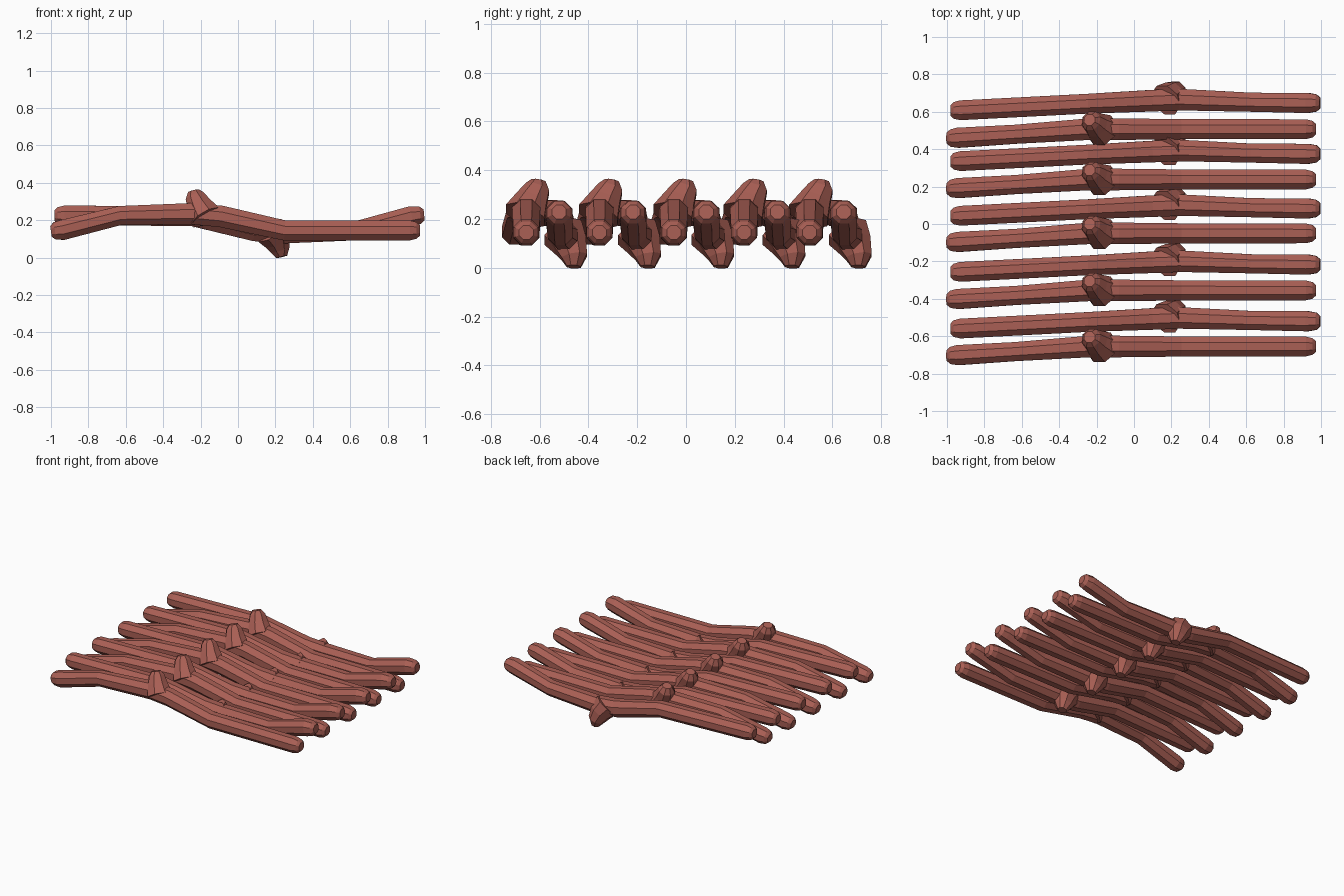
import bpy, bmesh, math
from mathutils import Vector

SIDES = 8
bark = bpy.data.materials.new("red_bark")
bark.diffuse_color = (0.40, 0.115, 0.09, 1)


def tube(bm, path):
    """Faceted tube through (x, y, z, radius) points, capped at both ends."""
    pts = [Vector(p[:3]) for p in path]
    rings = []
    for i, p in enumerate(pts):
        t = (pts[min(i + 1, len(pts) - 1)] - pts[max(i - 1, 0)]).normalized()
        u = t.cross(Vector((0, 1, 0))).normalized()
        v = t.cross(u)
        ring = []
        for k in range(SIDES):
            a = 2 * math.pi * (k + 0.5) / SIDES
            ring.append(bm.verts.new(p + path[i][3] * 1.04 * (u * math.cos(a) + v * math.sin(a))))
        rings.append(ring)
    for a, b in zip(rings, rings[1:]):
        for k in range(SIDES):
            n = (k + 1) % SIDES
            bm.faces.new((a[k], a[n], b[n], b[k]))
    bm.faces.new(rings[0])
    bm.faces.new(rings[-1])


def branch(name, y, trunk, stub):
    bm = bmesh.new()
    tube(bm, trunk)
    tube(bm, stub)
    bmesh.ops.recalc_face_normals(bm, faces=bm.faces)
    mesh = bpy.data.meshes.new(name)
    bm.to_mesh(mesh)
    bm.free()
    mesh.materials.append(bark)
    ob = bpy.data.objects.new(name, mesh)
    ob.location.y = y
    bpy.context.collection.objects.link(ob)


# Branch with its broken stub pointing up (y relative to right end)
up_trunk = [
    (-1.0, -0.048, 0.14, 0.030), (-0.98, -0.048, 0.143, 0.048), (-0.94, -0.046, 0.147, 0.056),
    (-0.63, -0.027, 0.225, 0.053), (-0.24, 0.0, 0.234, 0.060), (-0.09, 0.0, 0.220, 0.060),
    (0.25, 0.0, 0.145, 0.056), (0.92, 0.0, 0.145, 0.055), (0.955, 0.0, 0.145, 0.046), (0.972, 0.0, 0.145, 0.030)]
up_stub = [
    (-0.17, -0.005, 0.215, 0.088), (-0.205, 0.022, 0.275, 0.068),
    (-0.23, 0.045, 0.325, 0.053), (-0.238, 0.05, 0.356, 0.031)]

# Flipped branch with its stub pointing down and back
down_trunk = [
    (-0.98, -0.040, 0.225, 0.030), (-0.965, -0.040, 0.225, 0.046), (-0.93, -0.039, 0.225, 0.055),
    (-0.25, -0.004, 0.222, 0.055), (0.09, 0.012, 0.145, 0.060), (0.24, 0.018, 0.133, 0.060),
    (0.63, 0.004, 0.143, 0.053), (0.93, 0.0, 0.222, 0.056), (0.975, 0.0, 0.227, 0.048), (0.995, 0.0, 0.229, 0.030)]
down_stub = [
    (0.17, 0.015, 0.145, 0.088), (0.205, 0.045, 0.095, 0.072),
    (0.225, 0.062, 0.045, 0.055), (0.235, 0.060, 0.004, 0.030)]

for i, y in enumerate((-0.655, -0.355, -0.05, 0.238, 0.507)):
    branch(f"upward_branch_{i + 1}", y, up_trunk, up_stub)
for i, y in enumerate((-0.52, -0.217, 0.083, 0.375, 0.647)):
    branch(f"downward_branch_{i + 1}", y, down_trunk, down_stub)
